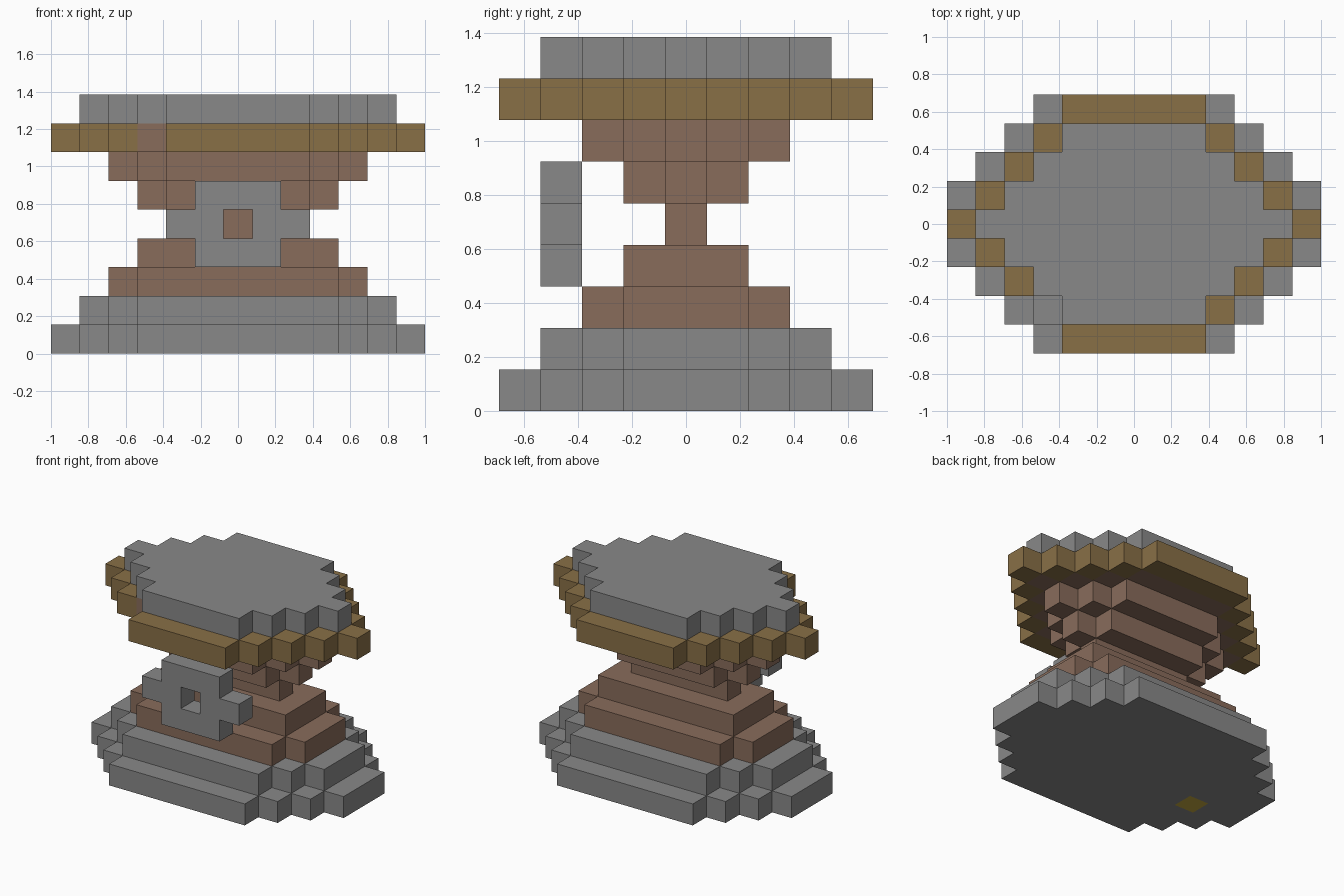
import bpy
import bmesh
from mathutils import Vector

cube = bpy.data.objects.get("Cube")
if cube:
    bpy.data.objects.remove(cube, do_unlink=True)

UNIT = 2 / 13  # edge of one block


def material(name, r, g, b):
    mat = bpy.data.materials.new(name)
    mat.use_nodes = True
    mat.diffuse_color = (r, g, b, 1)
    mat.node_tree.nodes["Principled BSDF"].inputs["Base Color"].default_value = (r, g, b, 1)
    return mat


stone = material("stone grey", 0.25, 0.25, 0.25)
wood = material("wood brown", 0.25, 0.15, 0.105)
rim = material("rim gold brown", 0.25, 0.16, 0.062)
accent = material("accent yellow", 0.54, 0.39, 0.05)


def tier(z, *reach):
    """Blocks of one stepped layer; reach[i] is the x reach of rows i from the middle."""
    return {(x, y, z)
            for y in range(1 - len(reach), len(reach))
            for x in range(-reach[abs(y)], reach[abs(y)] + 1)}


def build(name, blocks, mats, pick=lambda block: 0):
    """Outer skin of a set of blocks, one square per exposed side."""
    bm = bmesh.new()
    for block in sorted(blocks):
        centre = Vector(block) + Vector((0, 0, 0.5))
        for axis in range(3):
            for sign in (-1, 1):
                n = Vector((0, 0, 0))
                n[axis] = sign
                if tuple(int(c) for c in Vector(block) + n) in blocks:
                    continue
                a = Vector((n.y, n.z, n.x))
                b = n.cross(a)
                corners = [(-1, -1), (1, -1), (1, 1), (-1, 1)]
                face = bm.faces.new([bm.verts.new((centre + (n + a * i + b * j) / 2) * UNIT)
                                     for i, j in corners])
                face.material_index = pick(block)
    bmesh.ops.remove_doubles(bm, verts=bm.verts, dist=0.001)
    mesh = bpy.data.meshes.new(name)
    bm.to_mesh(mesh)
    bm.free()
    for mat in mats:
        mesh.materials.append(mat)
    obj = bpy.data.objects.new(name, mesh)
    bpy.context.collection.objects.link(obj)
    return obj


# Stone foot, with one yellow block set into its underside
build("foot_slab", tier(0, 6, 6, 5, 4, 3), [stone, accent],
      lambda block: int(block[:2] == (-4, -1)))
build("foot_step", tier(1, 5, 5, 4, 3), [stone])

# Wooden stem, tapering to a thin waist and flaring again
build("lower_stem_wide", tier(2, 4, 4, 3), [wood])
build("lower_stem_narrow", tier(3, 3, 3), [wood])
build("waist", tier(4, 2), [wood])
build("upper_stem_narrow", tier(5, 3, 2), [wood])
build("upper_stem_wide", tier(6, 4, 3, 2), [wood])

# Table: gold rim around a wooden core, with one rim block missing
top_blocks = tier(8, 5, 4, 3, 2)
rim_blocks = tier(7, 6, 5, 4, 3, 2) - {(-3, -3, 7)}
build("table_rim", rim_blocks, [rim, wood],
      lambda block: int((block[0], block[1], 8) in top_blocks))
build("table_top", top_blocks, [stone])

# Floating front plate with side tabs and a square hole
plate = {(x, -3, z) for x in range(-1, 2) for z in range(3, 6)}
plate |= {(-2, -3, 4), (2, -3, 4)}
build("front_plate", plate - {(0, -3, 4)}, [stone])
